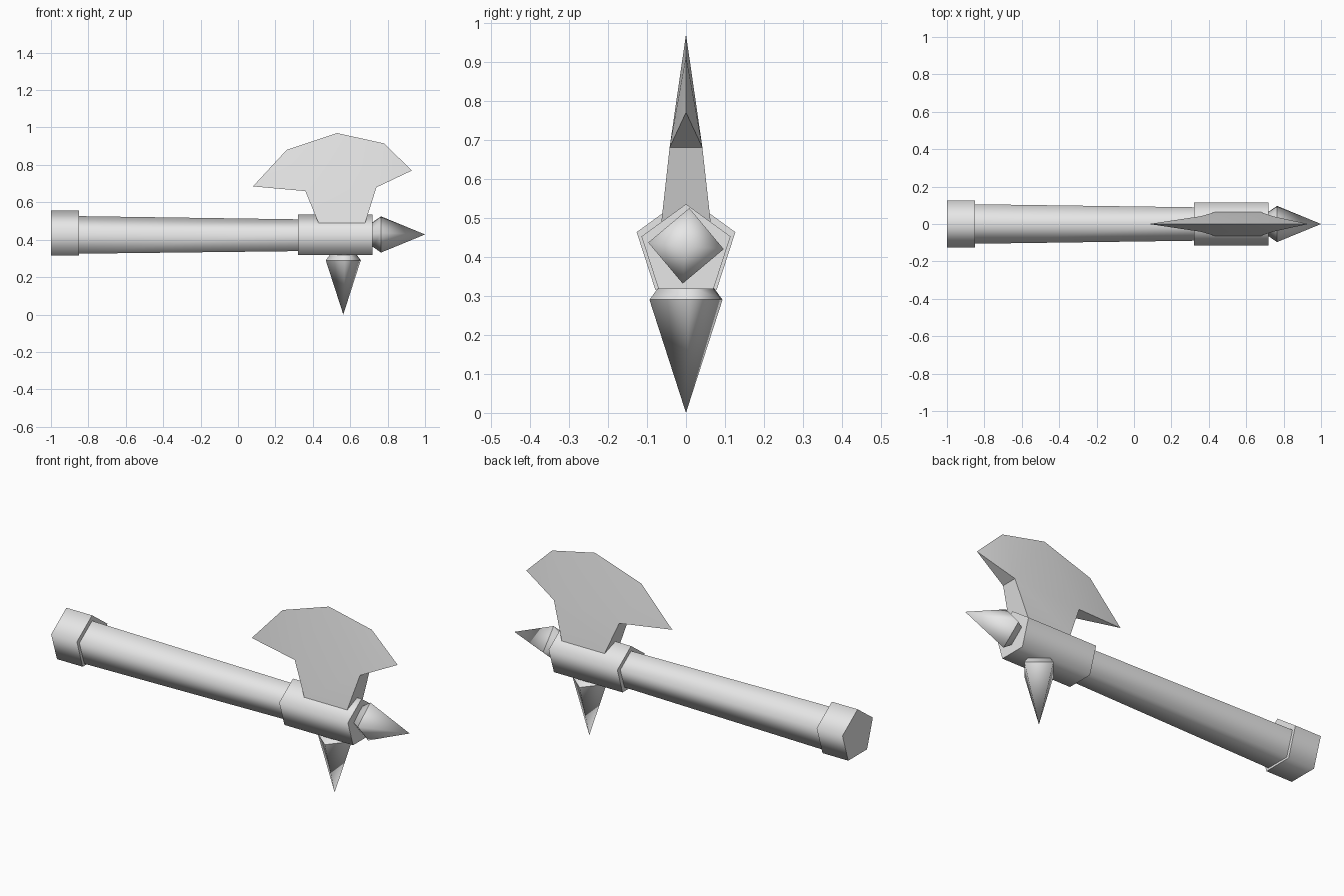
import bpy, bmesh, math
from mathutils import Matrix, Vector

cube = bpy.data.objects.get("Cube")
if cube:
    bpy.data.objects.remove(cube, do_unlink=True)

steel = bpy.data.materials.new("plain_grey")
steel.use_nodes = True
steel.diffuse_color = (0.8, 0.8, 0.8, 1)
steel.node_tree.nodes["Principled BSDF"].inputs["Base Color"].default_value = (0.8, 0.8, 0.8, 1)


def finish(bm, name, matrix=Matrix()):
    bmesh.ops.recalc_face_normals(bm, faces=bm.faces[:])
    bm.transform(matrix)
    mesh = bpy.data.meshes.new(name)
    bm.to_mesh(mesh)
    bm.free()
    mesh.materials.append(steel)
    obj = bpy.data.objects.new(name, mesh)
    bpy.context.collection.objects.link(obj)
    return obj


def turned(name, profile, sides, turn=0.0, matrix=Matrix()):
    """Faceted solid along x; profile holds (x, radius), radius 0 makes a tip."""
    bm = bmesh.new()
    rings = []
    for x, r in profile:
        if r == 0:
            rings.append([bm.verts.new((x, 0, 0))] * sides)
            continue
        angles = [turn + math.tau * i / sides for i in range(sides)]
        rings.append([bm.verts.new((x, r * math.sin(a), r * math.cos(a))) for a in angles])
    # Smooth bands around the axis, with hard edges between them
    for a, b in zip(rings, rings[1:]):
        for i in range(sides):
            j = (i + 1) % sides
            corners = list(dict.fromkeys((a[i], a[j], b[j], b[i])))
            bm.faces.new(corners).smooth = True
    for ring in (rings[0], rings[-1]):
        if len(set(ring)) > 1:
            bm.faces.new(ring)
    for ring in rings:
        for v, w in zip(ring, ring[1:] + ring[:1]):
            edge = bm.edges.get((v, w)) if v != w else None
            if edge:
                edge.smooth = False
    return finish(bm, name, matrix)


def at(x, z):
    return Matrix.Translation(Vector((x, 0, z)))


# Five-sided pommel, tapering handle and head socket
turned("pommel", [(-1, 0.133), (-0.85, 0.133)], 5, matrix=at(0, 0.422))
turned("handle", [(-0.85, 0.111), (0.32, 0.094)], 5, matrix=at(0, 0.415))
turned("head_socket", [(0.32, 0.12), (0.72, 0.12)], 5, matrix=at(0, 0.415))

# Four-sided spikes at the end and underneath
twist = math.radians(5)
turned("end_spike", [(0, 0.066), (0.045, 0.097), (0.28, 0)], 4, twist, at(0.72, 0.428))
turned("lower_spike", [(0, 0.068), (0.035, 0.094), (0.325, 0)], 4, twist,
       at(0.563, 0.325) @ Matrix.Rotation(math.pi / 2, 4, "Y"))

# Axe blade: thick at the root, thinner at the neck, sharp along the rim
bm = bmesh.new()
rim = [bm.verts.new((x, 0, z)) for x, z in
       [(0.08, 0.685), (0.26, 0.88), (0.53, 0.97), (0.78, 0.915), (0.93, 0.77)]]
cheeks = []
for side in (-1, 1):
    root_l, root_r, neck_l, neck_r = [
        bm.verts.new((x, side * y, z)) for x, y, z in
        [(0.43, 0.063, 0.49), (0.68, 0.063, 0.49), (0.36, 0.042, 0.66), (0.74, 0.042, 0.68)]]
    for corners in [(root_l, root_r, neck_r, neck_l),
                    (neck_l, rim[0], rim[1]), (neck_l, rim[1], rim[2]),
                    (neck_l, rim[2], neck_r),
                    (neck_r, rim[2], rim[3]), (neck_r, rim[3], rim[4])]:
        bm.faces.new(corners).smooth = True
    cheeks.append((root_l, root_r, neck_l, neck_r))
(fl, fr, fnl, fnr), (bl, br, bnl, bnr) = cheeks
for corners in [(fl, fr, br, bl), (fl, bl, bnl, fnl), (fr, fnr, bnr, br),
                (fnl, bnl, rim[0]), (fnr, rim[4], bnr)]:
    bm.faces.new(corners)
for edge in bm.edges:
    if all(v in rim for v in edge.verts) or not all(f.smooth for f in edge.link_faces):
        edge.smooth = False
finish(bm, "axe_blade")
